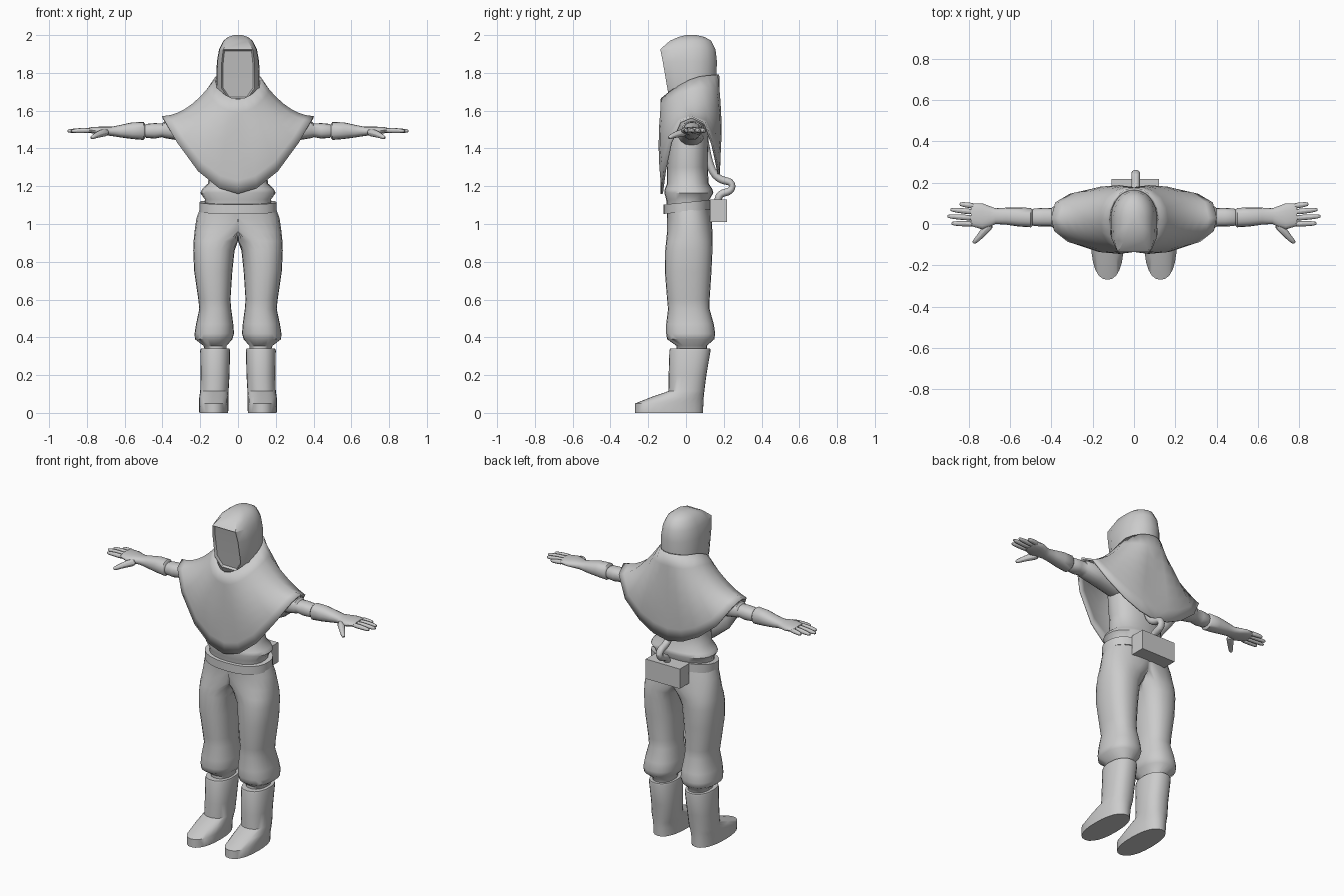
import bpy, bmesh
from math import sin, cos, pi, radians
from mathutils import Vector

if "Cube" in bpy.data.objects:
    bpy.data.objects.remove(bpy.data.objects["Cube"])


def finish(name, bm, mirror=False, subsurf=0, solid=0, angle=40):
    bmesh.ops.recalc_face_normals(bm, faces=bm.faces)
    me = bpy.data.meshes.new(name)
    bm.to_mesh(me)
    bm.free()
    ob = bpy.data.objects.new(name, me)
    bpy.context.collection.objects.link(ob)
    bpy.ops.object.select_all(action='DESELECT')
    ob.select_set(True)
    bpy.context.view_layer.objects.active = ob
    bpy.ops.object.shade_smooth_by_angle(angle=radians(angle))
    if mirror:
        ob.modifiers.new("mirror", 'MIRROR').merge_threshold = 0.0005
    if subsurf:
        s = ob.modifiers.new("smooth", 'SUBSURF')
        s.levels = s.render_levels = subsurf
    if solid:
        s = ob.modifiers.new("thickness", 'SOLIDIFY')
        s.thickness, s.offset = solid, 0
    return ob


def loft(rings, closed=True, caps=True):
    bm = bmesh.new()
    vs = [[bm.verts.new(p) for p in r] for r in rings]
    n = len(rings[0])
    for a, b in zip(vs, vs[1:]):
        for i in range(n if closed else n - 1):
            j = (i + 1) % n
            bm.faces.new((a[i], a[j], b[j], b[i]))
    if caps:
        bm.faces.new(vs[0])
        bm.faces.new(vs[-1])
    return bm


def oval(a0, a1, b0, b1, n=24, p=2.3):
    """Rounded outline filling the given box, as (a, b) pairs."""
    out = []
    for i in range(n):
        c, s = cos(2 * pi * i / n), sin(2 * pi * i / n)
        c = abs(c) ** (2 / p) * (1 if c > 0 else -1)
        s = abs(s) ** (2 / p) * (1 if s > 0 else -1)
        out.append(((a0 + a1) / 2 + (a1 - a0) / 2 * c, (b0 + b1) / 2 + (b1 - b0) / 2 * s))
    return out


def z_rings(rows, n=24, p=2.3):
    return [[(x, y, z) for x, y in oval(*r, n=n, p=p)] for z, *r in rows]


def x_rings(rows, n=16):
    return [[(x, y, z) for y, z in oval(*r, n=n)] for x, *r in rows]


def tube(path, radii, ref, n=10):
    path, ref, rings = [Vector(p) for p in path], Vector(ref), []
    for i, p in enumerate(path):
        t = (path[min(i + 1, len(path) - 1)] - path[max(i - 1, 0)]).normalized()
        u = t.cross(ref).normalized()
        v = t.cross(u)
        rings.append([p + radii[i] * (u * cos(2 * pi * k / n) + v * sin(2 * pi * k / n))
                      for k in range(n)])
    return loft(rings)


# Boots
finish("boot", loft(z_rings([
    (0, .052, .205, -.27, .09), (.05, .05, .207, -.27, .092), (.085, .05, .205, -.18, .094),
    (.115, .05, .2, -.093, .097), (.2, .045, .198, -.092, .108), (.33, .042, .2, -.088, .13),
    (.34, .045, .197, -.085, .128)])), mirror=True)

# Trousers: half body clamped at the middle, then mirrored
rings = z_rings([
    (1.10, -.195, .195, -.105, .125), (1.03, -.2, .22, -.1, .135), (.96, -.1, .23, -.1, .14),
    (.91, -.012, .235, -.105, .14), (.86, .018, .237, -.11, .14), (.75, .03, .232, -.112, .135),
    (.6, .04, .21, -.1, .125), (.55, .036, .205, -.095, .125), (.47, .025, .222, -.105, .147),
    (.42, .021, .23, -.105, .155), (.39, .03, .228, -.1, .15), (.355, .06, .182, -.05, .11),
    (.33, .06, .175, -.05, .11)])
bm = loft([[(max(x, 0), y, z) for x, y, z in r] for r in rings])
bmesh.ops.delete(bm, geom=[f for f in bm.faces if all(v.co.x < 1e-5 for v in f.verts)],
                 context='FACES')
finish("trousers", bm, mirror=True, angle=50)

# Shirt body
finish("shirt", loft(z_rings([
    (1.08, -.18, .18, -.1, .12), (1.13, -.175, .175, -.105, .125), (1.165, -.2, .2, -.115, .145),
    (1.185, -.19, .19, -.112, .14), (1.215, -.158, .158, -.1, .12), (1.3, -.155, .155, -.1, .115),
    (1.5, -.18, .18, -.09, .12), (1.62, -.13, .13, -.08, .12)])), angle=50)

# Belt, slightly higher at the back
rows = [(z, -.205 + d, .205 - d, -.12 + d, .137 - d)
        for z, d in ((1.065, .03), (1.065, 0), (1.115, 0), (1.115, .03))]
finish("belt", loft([[(x, y, z + .1 * y) for x, y, z in r] for r in z_rings(rows)]))

# Back pouch
bm = bmesh.new()
bmesh.ops.create_cube(bm, size=1)
for v in bm.verts:
    v.co = Vector((.005 + .23 * v.co.x, .172 + .09 * v.co.y, 1.07 + .12 * v.co.z))
finish("pouch", bm)

# Hose from the back to the pouch
finish("hose", tube([(.008, y, z) for y, z in (
    (.09, 1.5), (.105, 1.4), (.125, 1.31), (.155, 1.25), (.2, 1.228), (.236, 1.225), (.25, 1.2),
    (.235, 1.172), (.195, 1.165), (.172, 1.15), (.168, 1.11))], [.022] * 11, (1, 0, 0)), subsurf=1)

# Sleeves
finish("sleeve", loft(x_rings([
    (.12, -.05, .1, 1.41, 1.57), (.22, -.035, .095, 1.425, 1.56), (.3, -.028, .09, 1.44, 1.55),
    (.39, -.02, .085, 1.455, 1.543), (.4, -.012, .077, 1.46, 1.532), (.44, -.012, .078, 1.452, 1.534),
    (.485, -.01, .075, 1.456, 1.53), (.5, 0, .065, 1.465, 1.52)])), mirror=True)

# Gloves
finish("glove", loft(x_rings([
    (.492, -.008, .07, 1.455, 1.53), (.5, -.016, .078, 1.445, 1.54), (.56, -.012, .08, 1.45, 1.538),
    (.62, -.003, .079, 1.458, 1.525), (.67, 0, .076, 1.466, 1.515), (.7, -.015, .087, 1.47, 1.515),
    (.735, -.026, .1, 1.474, 1.515), (.775, -.014, .1, 1.48, 1.513), (.79, -.008, .092, 1.485, 1.51)])),
    mirror=True, angle=50)
for label, y0, x1, y1 in (("little", .086, .845, .097), ("ring", .057, .89, .07),
                          ("middle", .028, .905, .038), ("index", 0, .885, .003)):
    path = [(.765, y0, 1.496)] + [(.765 + (x1 - .765) * k, y0 + (y1 - y0) * k, 1.498 - .006 * k)
                                  for k in (.5, .9, 1)]
    finish(label + "_finger", tube(path, [.016, .0145, .012, .006], (0, 0, 1), 8),
           mirror=True, subsurf=1)
finish("thumb", tube([(.69, .005, 1.487), (.725, -.035, 1.48), (.755, -.07, 1.467), (.773, -.087, 1.458),
                      (.778, -.092, 1.455)], [.026, .021, .015, .012, .006], (0, 0, 1), 8),
       mirror=True, subsurf=1)

# Poncho: columns running from the collar over the shoulder to the pointed hem
hem = [(0, -.128, 1.16), (.1, -.124, 1.19), (.21, -.112, 1.28), (.32, -.08, 1.43), (.385, -.03, 1.54),
       (.4, .03, 1.565), (.38, .1, 1.53), (.31, .14, 1.42), (.2, .16, 1.33), (.1, .17, 1.28),
       (0, .174, 1.26)]
collar_z = [1.66, 1.668, 1.685, 1.71, 1.735, 1.76, 1.777, 1.783, 1.787, 1.79, 1.79]
columns = []
for i, h in enumerate(hem):
    t = radians(-90 + 18 * i)
    c, s = (cos(t) if 0 < i < 10 else 0), sin(t)
    top, end = Vector((.12 * c, .02 + .15 * s, collar_z[i])), Vector(h)
    mid = top.lerp(end, .4)
    mid.y += .025 * abs(sin(2 * t)) * (1 if s > 0 else -1)
    mid.z -= .045 * c * c
    col = []
    for k in range(8):
        u = k / 7    # curve through top, mid (u = .4) and end
        col.append(top * ((u - .4) * (u - 1) / .4) + mid * (u * (u - 1) / -.24)
                   + end * (u * (u - .4) / .6))
    columns.append(col)
finish("poncho", loft(columns, closed=False, caps=False), mirror=True, solid=.012, angle=60)

# Hood with a recessed face panel
rings = []
for z, w, fw, f, b in ((1.62, .1, .045, -.07, .15), (1.665, .108, .05, -.09, .155),
                       (1.72, .116, .088, -.099, .16), (1.86, .112, .086, -.123, .166),
                       (1.925, .1, .078, -.136, .158), (1.97, .078, .05, -.085, .135),
                       (1.99, .052, .032, -.04, .1), (2.0, .022, .012, 0, .055)):
    half = [(fw, f), (w * .97, f + (.03 - f) * .35)]
    half += [(w * cos(a), .03 + (b - .03) * sin(a)) for a in (radians(20 * k) for k in range(5))]
    rings.append([(x, y, z) for x, y in half] + [(-x, y, z) for x, y in reversed(half)])
bm = loft(rings)
bmesh.ops.recalc_face_normals(bm, faces=bm.faces)
face = [f for f in bm.faces if abs(f.calc_center_median().x) < .005
        and f.calc_center_median().y < -.08 and 1.67 < f.calc_center_median().z < 1.925]
bmesh.ops.inset_region(bm, faces=face, thickness=.008, depth=0, use_even_offset=True)
for v in {v for f in face for v in f.verts}:
    v.co.y += .014
finish("hood", bm, angle=35)
